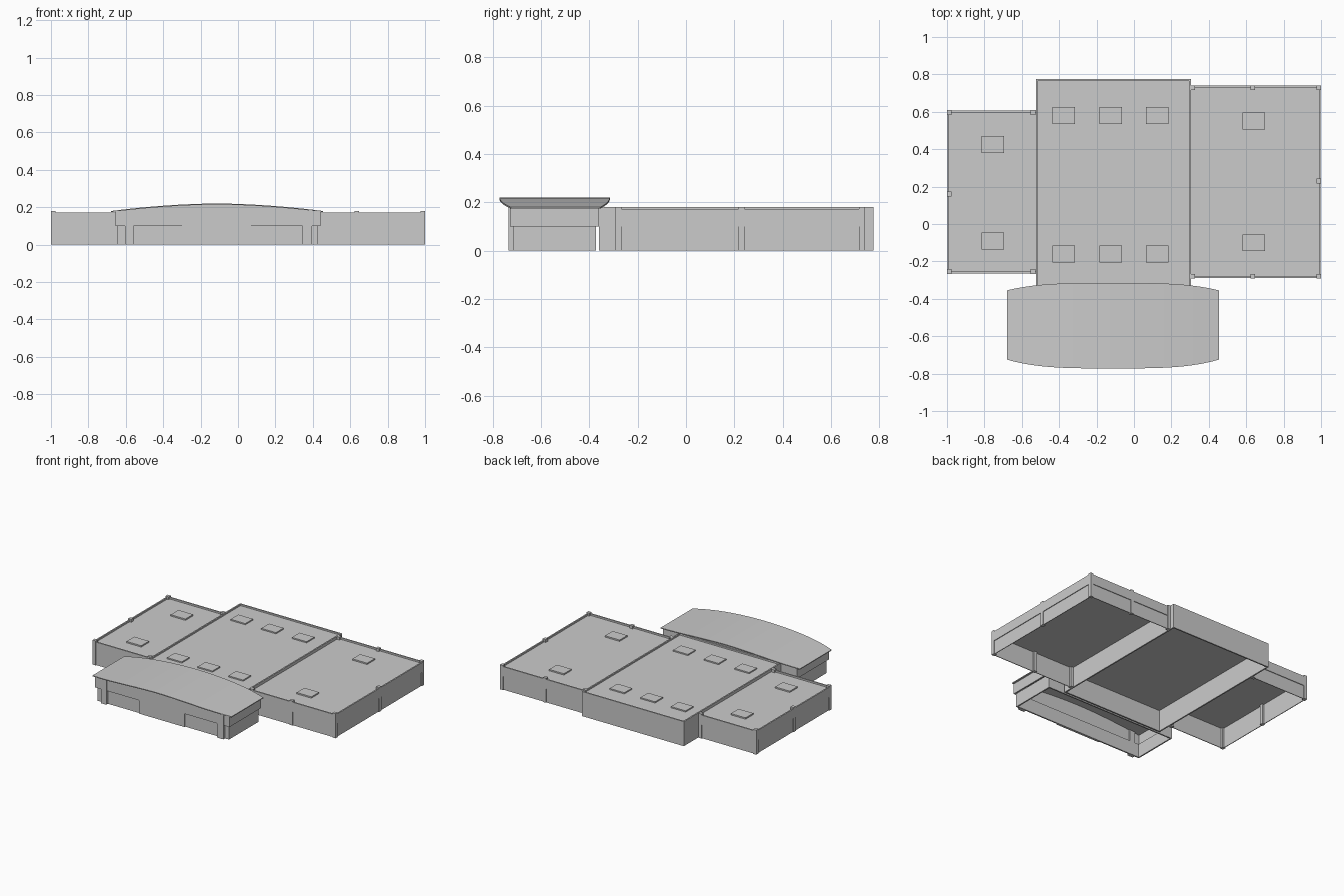
import bpy
import bmesh

cube = bpy.data.objects.get("Cube")
if cube:
    bpy.data.objects.remove(cube, do_unlink=True)

grey = bpy.data.materials.new("plain_grey")
grey.use_nodes = True
tone = (0.6, 0.6, 0.6, 1)
grey.diffuse_color = tone
grey.node_tree.nodes["Principled BSDF"].inputs["Base Color"].default_value = tone


def finish(name, bm):
    bmesh.ops.recalc_face_normals(bm, faces=bm.faces)
    mesh = bpy.data.meshes.new(name)
    bm.to_mesh(mesh)
    bm.free()
    mesh.materials.append(grey)
    obj = bpy.data.objects.new(name, mesh)
    bpy.context.collection.objects.link(obj)
    return obj


def box(name, x0, x1, y0, y1, z0, z1):
    bm = bmesh.new()
    bmesh.ops.create_cube(bm, size=1)
    for v in bm.verts:
        v.co.x = x0 if v.co.x < 0 else x1
        v.co.y = y0 if v.co.y < 0 else y1
        v.co.z = z0 if v.co.z < 0 else z1
    return finish(name, bm)


def walls(name, x0, x1, y0, y1, z0, z1, sides, inset=0.0, thick=0.01):
    """Thin walls on the chosen sides of a rectangle."""
    x0, x1, y0, y1 = x0 + inset, x1 - inset, y0 + inset, y1 - inset
    spans = {"front": (x0, x1, y0, y0 + thick), "back": (x0, x1, y1 - thick, y1),
             "right": (x0, x0 + thick, y0, y1), "left": (x1 - thick, x1, y0, y1)}
    for side in sides:
        box(f"{name}_{side}", *spans[side], z0, z1)


def skylights(name, xs, ys, z, height):
    for x in xs:
        for y in ys:
            box(name, x - 0.06, x + 0.06, y - 0.045, y + 0.045, z, z + height)


BAND = 0.1


def wing(name, x0, x1, y0, y1, outer, posts, light_x, light_y):
    """Low wing: roof, flush upper band, recessed lower wall, posts."""
    sides = ("front", "back", outer)
    walls(name + "_upper_wall", x0, x1, y0, y1, BAND, 0.172, sides)
    walls(name + "_lower_wall", x0, x1, y0, y1, 0, BAND, sides, 0.005, 0.005)
    box(name + "_roof", x0 + 0.005, x1 - 0.005, y0 + 0.005, y1 - 0.005, 0.15, 0.16)
    for x, y in posts:
        box(name + "_post", x - 0.0125, x + 0.0125, y - 0.0125, y + 0.0125, 0, 0.181)
    skylights(name + "_skylight", [light_x], light_y, 0.16, 0.01)


# Side wings
wing("small_wing", -0.998, -0.52, -0.265, 0.607, "right",
     [(x, y) for x in (-0.987, -0.54) for y in (-0.254, 0.596)] + [(-0.987, 0.16)],
     -0.755, (-0.09, 0.425))
wing("large_wing", 0.3, 0.998, -0.29, 0.74, "left",
     [(x, y) for x in (0.314, 0.635, 0.987) for y in (-0.279, 0.729)] + [(0.987, 0.23)],
     0.64, (-0.1, 0.55))

# Central hall
hall = (-0.525, 0.305, -0.36, 0.775)
walls("hall_wall", *hall, 0, 0.181, ("front", "back", "right", "left"))
box("hall_roof", -0.52, 0.3, -0.355, 0.77, 0.158, 0.17)
skylights("hall_skylight", (-0.375, -0.125, 0.125), (-0.16, 0.58), 0.17, 0.009)

# Entrance block under the curved roof
MID, HALF = -0.1125, 0.5675


def arch(x):
    return 0.18 + 0.04 * (1 - abs((x - MID) / HALF) ** 1.8)


def arched_wall(name, x0, x1, y0, y1, z0, steps=24):
    """Wall whose top edge follows the underside of the curved roof."""
    bm = bmesh.new()
    xs = [x0 + (x1 - x0) * i / steps for i in range(steps + 1)]
    ring = [(x0, z0), (x1, z0)] + [(x, arch(x) - 0.004) for x in reversed(xs)]
    face = bm.faces.new([bm.verts.new((x, y0, z)) for x, z in ring])
    grown = bmesh.ops.extrude_face_region(bm, geom=[face])["geom"]
    for v in grown:
        if isinstance(v, bmesh.types.BMVert):
            v.co.y = y1
    return finish(name, bm)


block = (-0.655, 0.44, -0.728, -0.36)
for label, y in (("front", block[2]), ("back", block[3] - 0.01)):
    arched_wall("entrance_band_" + label, block[0], block[1], y, y + 0.01, BAND)
walls("entrance_band", *block, BAND, 0.18, ("left", "right"))
walls("entrance_lower_wall", *block, 0, BAND, ("front", "back", "left", "right"), 0.012)
box("entrance_doors", -0.3, 0.07, -0.724, -0.714, 0, BAND)
for x0, x1 in ((-0.605, -0.56), (0.345, 0.395)):
    arched_wall("entrance_pillar", x0, x1, -0.735, -0.71, 0, 2)

# Curved roof with bowed front and back eaves
bm = bmesh.new()
rows = []
STEPS = 24
for i in range(STEPS + 1):
    t = 2 * i / STEPS - 1
    x = MID + HALF * t
    bow = 0.047 * (1 - abs(t) ** 3.5)
    z = arch(x)
    section = ((-0.725 - bow, z - 0.006), (-0.725 - bow, z),
               (-0.355 + 0.85 * bow, z), (-0.355 + 0.85 * bow, z - 0.006))
    rows.append([bm.verts.new((x, y, h)) for y, h in section])
for a, b in zip(rows, rows[1:]):
    for k in range(4):
        n = (k + 1) % 4
        bm.faces.new((a[k], a[n], b[n], b[k]))
bm.faces.new(rows[0])
bm.faces.new(rows[-1])
canopy = finish("curved_roof", bm)
bpy.context.view_layer.objects.active = canopy
canopy.select_set(True)
bpy.ops.object.shade_smooth_by_angle()
